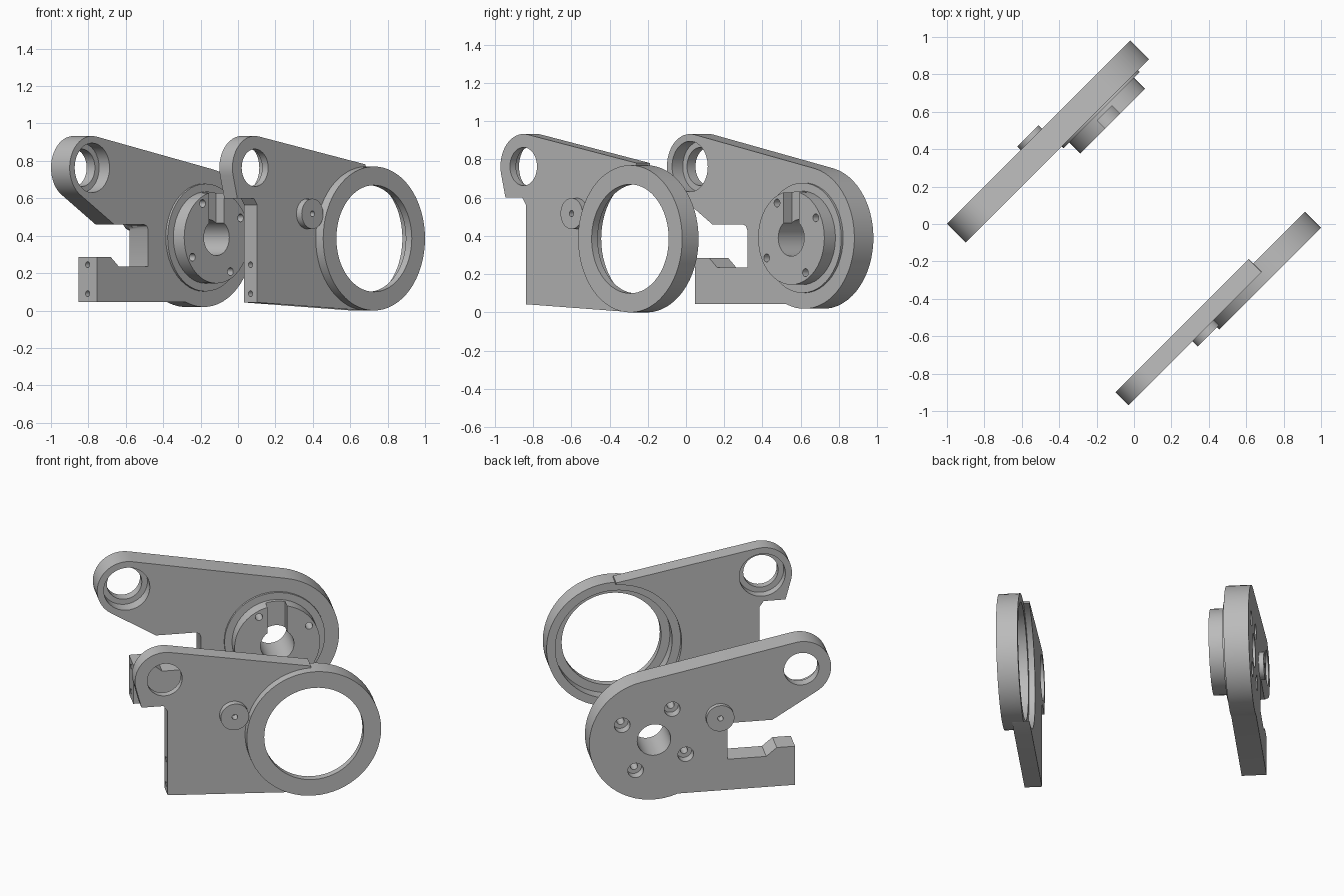
import bpy, bmesh
from math import cos, sin, radians, sqrt
from mathutils import Matrix

if "Cube" in bpy.data.objects:
    bpy.data.objects.remove(bpy.data.objects["Cube"], do_unlink=True)

S = 1 / sqrt(2)
# Part frame: along the plate, up, and out of its face, turned 45 degrees
FRAME = Matrix(((S, 0, S, 0), (S, 0, -S, 0), (0, 1, 0, 0), (0, 0, 0, 1)))

metal = bpy.data.materials.new("plain grey metal")
metal.use_nodes = True
GREY = (0.5, 0.5, 0.5, 1)
metal.diffuse_color = GREY
metal.node_tree.nodes["Principled BSDF"].inputs["Base Color"].default_value = GREY


def arc(c, r, a, b, n):
    angles = [radians(a + (b - a) * i / n) for i in range(n + 1)]
    return [(c[0] + r * cos(t), c[1] + r * sin(t)) for t in angles]


def prism(name, outline, n0, n1):
    """Extrude an outline (along, up) from depth n0 to n1."""
    bm = bmesh.new()
    face = bm.faces.new([bm.verts.new((u, z, n0)) for u, z in outline])
    new = bmesh.ops.extrude_face_region(bm, geom=[face])["geom"]
    verts = [v for v in new if isinstance(v, bmesh.types.BMVert)]
    bmesh.ops.translate(bm, verts=verts, vec=(0, 0, n1 - n0))
    bmesh.ops.recalc_face_normals(bm, faces=bm.faces)
    bm.transform(FRAME)
    mesh = bpy.data.meshes.new(name)
    bm.to_mesh(mesh)
    bm.free()
    mesh.materials.append(metal)
    ob = bpy.data.objects.new(name, mesh)
    bpy.context.collection.objects.link(ob)
    return ob


def disc(c, r, n0, n1, sides=48):
    return prism("disc", arc(c, r, 0, 360 - 360 / sides, sides - 1), n0, n1)


def box(u0, u1, z0, z1, n0, n1):
    return prism("box", [(u0, z0), (u1, z0), (u1, z1), (u0, z1)], n0, n1)


def end_hole(u, z, n):
    """Small round cutter that runs along the plate."""
    ob = disc((0, 0), 0.016, -0.08, 0.08, 16)
    turn = FRAME @ Matrix.Translation((u, z, n)) @ Matrix.Rotation(radians(90), 4, 'Y')
    ob.data.transform(turn @ FRAME.inverted())
    return ob


def combine(body, operation, others):
    bpy.context.view_layer.objects.active = body
    for other in others:
        other.hide_render = True
        mod = body.modifiers.new("bool", 'BOOLEAN')
        mod.operation, mod.solver, mod.object = operation, 'EXACT', other
        bpy.ops.object.modifier_apply(modifier=mod.name)
        bpy.data.objects.remove(other, do_unlink=True)


def finish(ob):
    bpy.ops.object.select_all(action='DESELECT')
    ob.select_set(True)
    bpy.context.view_layer.objects.active = ob
    bpy.ops.object.shade_smooth_by_angle(angle=radians(30))


EYE = (-0.537, 0.763)      # centre of the small end
HUB = (0.308, 0.39)        # centre of the large end

# Rear plate with jaw notch and lower arm
B0, B1 = -0.707, -0.566
outline = arc(EYE, 0.17, 78.6, 238, 24)
outline += [(-0.37, 0.46), (-0.143, 0.46), (-0.122, 0.451), (-0.113, 0.43),
            (-0.113, 0.235), (-0.335, 0.235), (-0.395, 0.285), (-0.5, 0.285), (-0.5, 0.045)]
outline += arc(HUB, 0.371, -111.6, 78.6, 30)
rear = prism("rear_plate", outline, B0, B1)

# Raised shoulder, hub and rear stud
STUD = (-0.068, 0.505)
combine(rear, 'UNION', [disc(HUB, 0.288, -0.6, -0.552), disc(HUB, 0.245, -0.6, -0.47),
                        disc(STUD, 0.08, -0.735, -0.68)])

# Bore, keyway, eye, screw holes and end holes
cuts = [disc(HUB, 0.096, -0.8, -0.4),
        box(HUB[0] - 0.056, HUB[0] + 0.056, HUB[1], 0.66, -0.53, -0.4),
        disc(EYE, 0.1, -0.8, -0.4), disc(EYE, 0.132, -0.645, -0.4),
        disc(STUD, 0.016, -0.8, -0.68, 16)]
for angle in (30, 120, 210, 300):
    spot = arc(HUB, 0.21, angle, angle, 1)[0]
    cuts += [disc(spot, 0.021, -0.8, -0.4, 24), disc(spot, 0.045, -0.8, -0.65, 24)]
cuts += [end_hole(-0.5, z, -0.637) for z in (0.09, 0.245)]
combine(rear, 'DIFFERENCE', cuts)
finish(rear)

# Front plate, hollowed where the ring sits
RING = (0.308, 0.385)
outline = arc(EYE, 0.17, 79.4, 195, 20)
outline += [(-0.67, 0.6), (-0.545, 0.6), (-0.52, 0.565), (-0.52, 0.043), (0.29, 0.0)]
outline += arc(RING, 0.383, 268, 91, 32) + [(0.3, 0.781)]
front = prism("front_plate", outline, 0.566, 0.665)

# Front stud, stepped eye and end holes
PIN = (-0.142, 0.517)
combine(front, 'UNION', [disc(PIN, 0.081, 0.62, 0.705)])
cuts = [disc(EYE, 0.1, 0.5, 0.8), disc(EYE, 0.132, 0.5, 0.62),
        disc(PIN, 0.016, 0.65, 0.8, 16)]
cuts += [end_hole(-0.52, z, 0.615) for z in (0.09, 0.245)]
combine(front, 'DIFFERENCE', cuts)
finish(front)

# Bearing ring with an inner lip at its front
ring = disc(RING, 0.385, 0.6, 0.721, 64)
ring.name = ring.data.name = "bearing_ring"
combine(ring, 'DIFFERENCE', [disc(RING, 0.285, 0.5, 0.8, 64), disc(RING, 0.335, 0.5, 0.676, 64)])
finish(ring)
